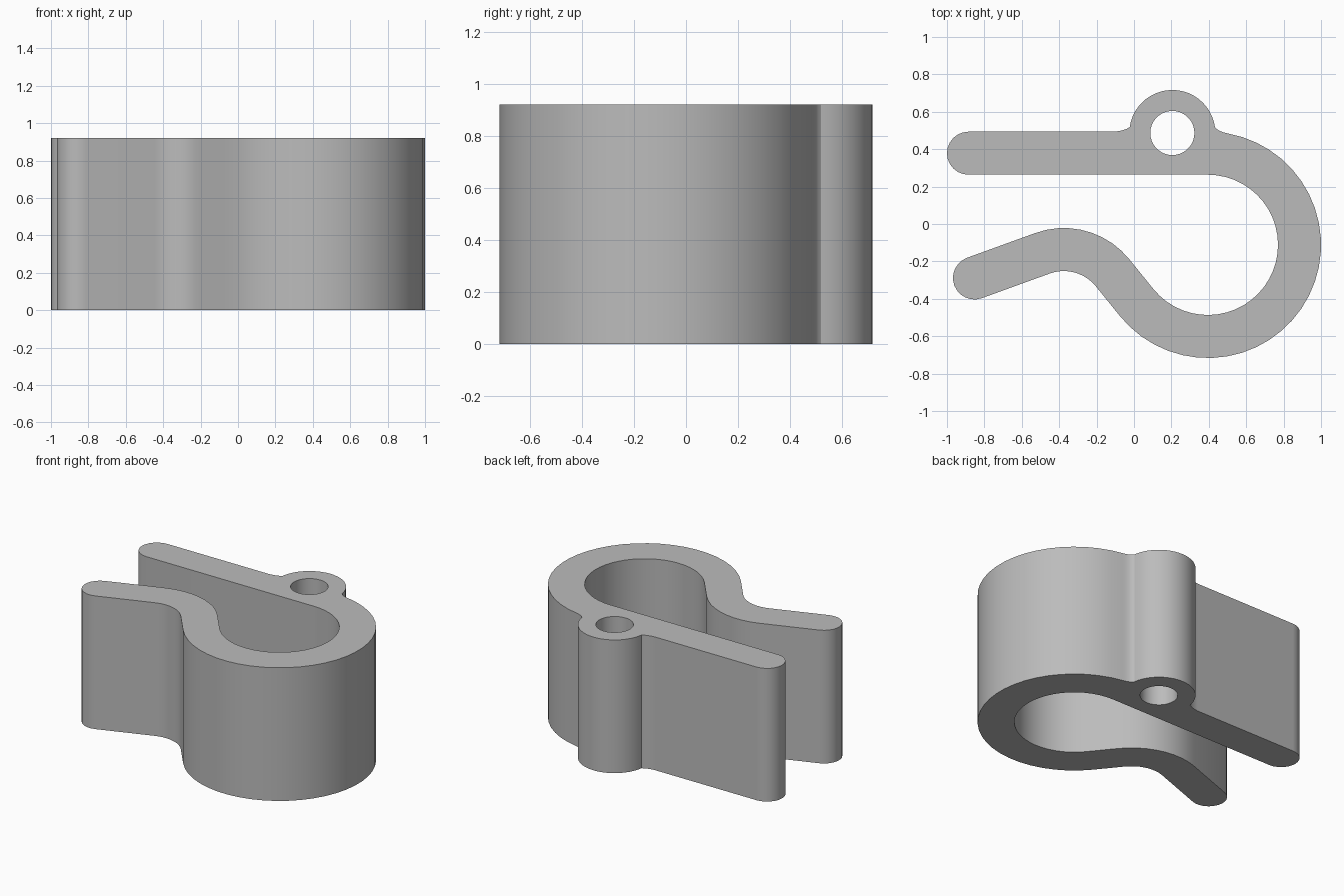
import bpy
from math import sin, cos, pi, radians, atan2, acos, degrees
from mathutils import Vector

cube = bpy.data.objects.get("Cube")
if cube:
    bpy.data.objects.remove(cube)

HEIGHT = 0.92
HALF = 0.115                       # half the wall thickness
RING, RING_R = Vector((0.395, -0.11)), 0.49
BEND, BEND_R = Vector((-0.375, -0.47)), 0.335
BOSS, BOSS_R, HOLE_R = Vector((0.205, 0.488)), 0.23, 0.118
ARM_TIP = Vector((-0.885, RING.y + RING_R))
LIP_TIP = Vector((-0.853, -0.287))
LIP_ANGLE = 110                    # normal of the straight lip


def arc(centre, radius, start, end, step=7.5):
    n = max(2, round(abs(end - start) / step))
    angles = [radians(start + (end - start) * i / n) for i in range(n + 1)]
    return [centre + radius * Vector((cos(a), sin(a))) for a in angles]


def fillet(a, corner, b, n=4):
    ts = [i / n for i in range(n + 1)]
    return [a * (1 - t) ** 2 + corner * 2 * t * (1 - t) + b * t * t for t in ts]


# Angle at which the bend passes tangentially into the ring
gap = RING - BEND
cross = degrees(atan2(gap.y, gap.x) + acos((RING_R + BEND_R) / gap.length))

# Outline: around the outside, over the boss and arm, then back along the inside
boss_arc = arc(BOSS, BOSS_R, 8, 172)
ring_end = RING + (RING_R + HALF) * Vector((cos(radians(80)), sin(radians(80))))
arm_top = Vector((-0.105, ARM_TIP.y + HALF))
outline = arc(RING, RING_R + HALF, 180 + cross, 440)
outline += fillet(ring_end, Vector((0.447, 0.497)), boss_arc[0])[1:-1]
outline += boss_arc
outline += fillet(boss_arc[-1], Vector((-0.05, 0.5)), arm_top)[1:]
outline += arc(ARM_TIP, HALF, 90, 270, 15)
outline += arc(RING, RING_R - HALF, 90, cross - 180)
outline += arc(BEND, BEND_R + HALF, cross, LIP_ANGLE)
outline += arc(LIP_TIP, HALF, LIP_ANGLE, LIP_ANGLE + 180, 15)
outline += arc(BEND, BEND_R - HALF, LIP_ANGLE, cross)
hole = arc(BOSS, HOLE_R, 0, 360, 10)[:-1]

# Extruded profile with the pin hole
curve = bpy.data.curves.new("clip_body", "CURVE")
curve.dimensions = "2D"
curve.fill_mode = "BOTH"
curve.extrude = HEIGHT / 2
for loop in (outline, hole):
    spline = curve.splines.new("POLY")
    spline.points.add(len(loop) - 1)
    for point, p in zip(spline.points, loop):
        point.co = (p.x, p.y, 0, 1)
    spline.use_cyclic_u = True
clip = bpy.data.objects.new("clip_body", curve)
bpy.context.collection.objects.link(clip)
clip.location = (0, -0.0015, HEIGHT / 2)

# Turn into a welded mesh
bpy.ops.object.select_all(action="DESELECT")
clip.select_set(True)
bpy.context.view_layer.objects.active = clip
bpy.ops.object.convert(target="MESH")
bpy.ops.object.mode_set(mode="EDIT")
bpy.ops.mesh.select_all(action="SELECT")
bpy.ops.mesh.remove_doubles(threshold=0.0005)
bpy.ops.mesh.normals_make_consistent(inside=False)
bpy.ops.object.mode_set(mode="OBJECT")
bpy.ops.object.shade_smooth_by_angle(angle=radians(25))

# Plain grey material
grey = bpy.data.materials.new("plain grey")
grey.use_nodes = True
grey.diffuse_color = (0.5, 0.5, 0.5, 1)
grey.node_tree.nodes["Principled BSDF"].inputs["Base Color"].default_value = (0.5, 0.5, 0.5, 1)
clip.data.materials.clear()
clip.data.materials.append(grey)
